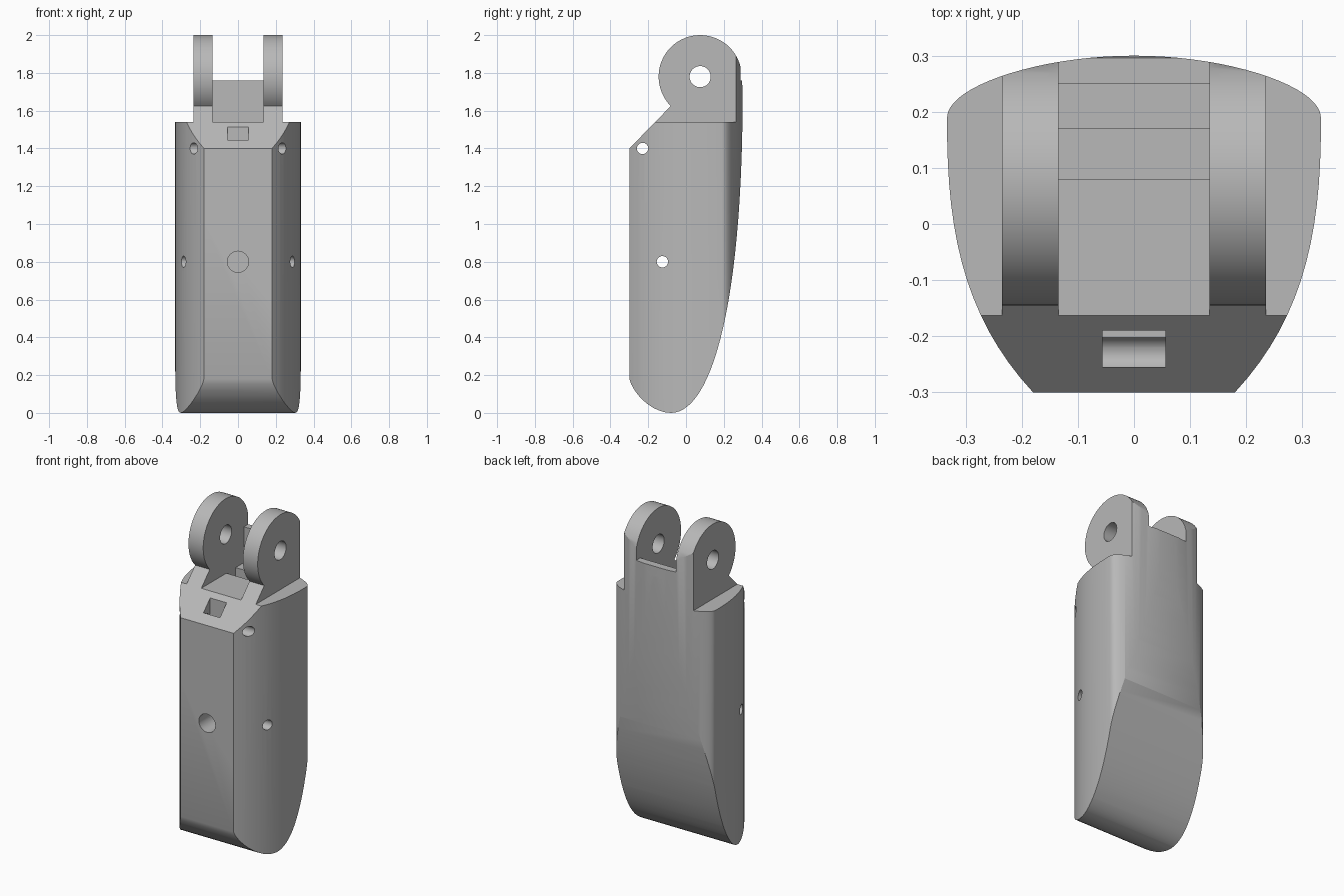
import bpy, bmesh, math
from mathutils import Vector
from mathutils.geometry import interpolate_bezier

if "Cube" in bpy.data.objects:
    bpy.data.objects.remove(bpy.data.objects["Cube"])

grey = bpy.data.materials.new("plain grey")
grey.use_nodes = True
grey.diffuse_color = (0.48, 0.48, 0.48, 1)
grey.node_tree.nodes["Principled BSDF"].inputs["Base Color"].default_value = (0.48, 0.48, 0.48, 1)


def bezier(a, b, c, d, n):
    pts = interpolate_bezier(*[Vector((p[0], p[1], 0)) for p in (a, b, c, d)], n)
    return [(p.x, p.y) for p in pts]


def prism(name, points, axis, low, high):
    """Extrude a 2D outline along x, y or z."""
    place = {"x": lambda a, b, h: (h, a, b),
             "y": lambda a, b, h: (a, h, b),
             "z": lambda a, b, h: (a, b, h)}[axis]
    bm = bmesh.new()
    face = bm.faces.new([bm.verts.new(place(a, b, low)) for a, b in points])
    top = bmesh.ops.extrude_face_region(bm, geom=[face])["geom"]
    bmesh.ops.translate(bm, verts=[v for v in top if isinstance(v, bmesh.types.BMVert)],
                        vec=place(0, 0, high - low))
    bmesh.ops.recalc_face_normals(bm, faces=bm.faces)
    mesh = bpy.data.meshes.new(name)
    bm.to_mesh(mesh)
    bm.free()
    mesh.materials.append(grey)
    obj = bpy.data.objects.new(name, mesh)
    bpy.context.collection.objects.link(obj)
    return obj


def rectangle(a0, b0, a1, b1):
    return [(a0, b0), (a1, b0), (a1, b1), (a0, b1)]


def arc(a, b, r, start, end, n):
    angles = [math.radians(start + (end - start) * i / n) for i in range(n + 1)]
    return [(a + r * math.cos(t), b + r * math.sin(t)) for t in angles]


def circle(a, b, r):
    return arc(a, b, r, 0, 360, 32)[:-1]


def combine(target, tool, operation):
    mod = target.modifiers.new(tool.name, "BOOLEAN")
    mod.operation = operation
    mod.solver = "EXACT"
    mod.object = tool
    bpy.context.view_layer.objects.active = target
    bpy.ops.object.modifier_apply(modifier=mod.name)
    bpy.data.objects.remove(tool)


# Horizontal cross-section: flat front, bulging sides, crowned back
half = bezier((0.18, -0.3), (0.30, -0.17), (0.335, -0.02), (0.333, 0.19), 16)
half += bezier((0.333, 0.19), (0.333, 0.245), (0.17, 0.3), (0, 0.3), 20)[1:]
section = half + [(-x, y) for x, y in reversed(half[:-1])]
body = prism("finger_segment", section, "z", -0.1, 2.1)

# Side silhouette: rounded tip, sloping front shoulder, round hinge ear
side = bezier((-0.3, 0.18), (-0.28, 0.1), (-0.18, 0), (-0.08, 0), 10)
side += bezier((-0.08, 0), (0.13, 0), (0.30, 0.55), (0.3, 1.7), 28)[1:]
side += arc(0.075, 1.78, 0.22, 0, 225, 40)
side += [(-0.3, 1.4)]
combine(body, prism("silhouette", side, "x", -0.5, 0.5), "INTERSECT")

# Shoulders outside the ears
for s in (-1, 1):
    x0, x1 = sorted((s * 0.235, s * 0.5))
    combine(body, prism("shoulder_cut", rectangle(-0.5, 1.54, 0.5, 2.2), "x", x0, x1), "DIFFERENCE")

# Gap between the ears, leaving a low back wall and a cross slot
gap = [(-0.5, 1.54), (0.08, 1.54), (0.08, 1.44), (0.17, 1.44), (0.17, 1.54),
       (0.25, 1.54), (0.25, 1.76), (0.5, 1.76), (0.5, 2.2), (-0.5, 2.2)]
combine(body, prism("ear_gap", gap, "x", -0.135, 0.135), "DIFFERENCE")

# Hinge bore and the two cross pin holes
for y, z, r in ((0.075, 1.78, 0.056), (-0.23, 1.4, 0.03), (-0.125, 0.8, 0.03)):
    combine(body, prism("cross_hole", circle(y, z, r), "x", -0.5, 0.5), "DIFFERENCE")

# Front hole and the window in the slope
combine(body, prism("front_hole", circle(0, 0.8, 0.056), "y", -0.5, -0.06), "DIFFERENCE")
combine(body, prism("window", rectangle(-0.056, -0.255, 0.056, -0.19), "z", 1.39, 1.6), "DIFFERENCE")

bpy.ops.object.select_all(action="DESELECT")
body.select_set(True)
bpy.context.view_layer.objects.active = body
bpy.ops.object.shade_smooth_by_angle(angle=math.radians(25))
